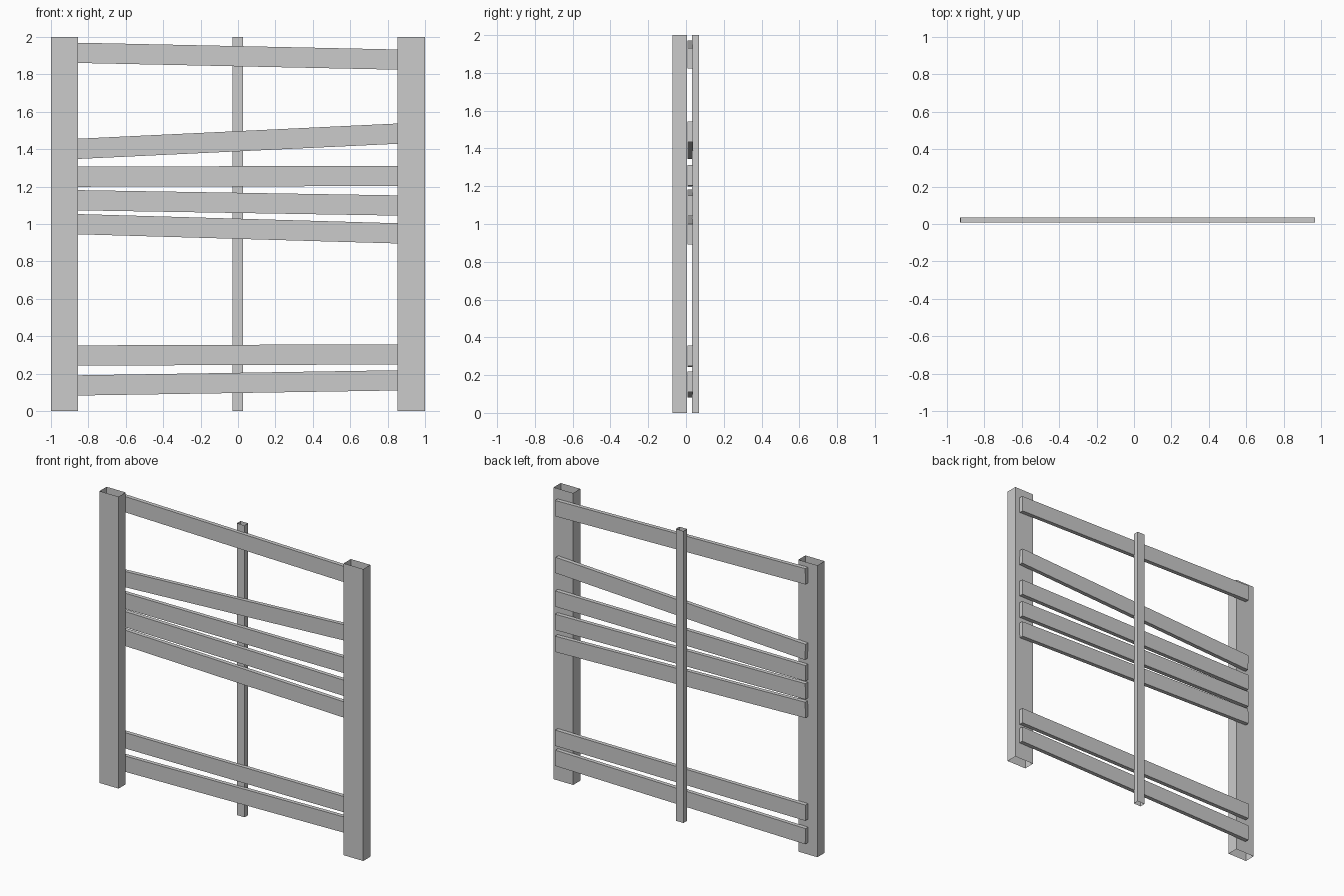
import bpy, bmesh, math
from mathutils import Matrix

default = bpy.data.objects.get("Cube")
if default:
    bpy.data.objects.remove(default, do_unlink=True)

# single plain grey
grey = bpy.data.materials.new("plain grey")
grey.use_nodes = True
colour = (0.6, 0.6, 0.6, 1)
grey.diffuse_color = colour
grey.node_tree.nodes["Principled BSDF"].inputs["Base Color"].default_value = colour


def bar(name, low, high, tilt=0, open_ends=False):
    """Box between two corners, tilted about y, optionally a hollow upright tube."""
    size = [b - a for a, b in zip(low, high)]
    centre = [(a + b) / 2 for a, b in zip(low, high)]
    bm = bmesh.new()
    bmesh.ops.create_cube(bm, size=1)
    bm.normal_update()
    if open_ends:
        caps = [f for f in bm.faces if abs(f.normal.z) > 0.5]
        bmesh.ops.delete(bm, geom=caps, context='FACES_ONLY')
    bm.transform(Matrix.Diagonal((*size, 1)))
    mesh = bpy.data.meshes.new(name)
    bm.to_mesh(mesh)
    bm.free()
    mesh.materials.append(grey)
    ob = bpy.data.objects.new(name, mesh)
    ob.location = centre
    ob.rotation_euler.y = tilt
    bpy.context.collection.objects.link(ob)
    return ob


# hollow side posts and the slim stake behind the rails
bar("right_post", (-1, -0.072, 0), (-0.855, 0.005, 2), open_ends=True)
bar("left_post", (0.852, -0.072, 0), (1, 0.005, 2), open_ends=True)
bar("centre_stake", (-0.03, 0.031, 0), (0.028, 0.07, 2), open_ends=True)

# uneven rails: centre height at the inner edge of each post
RAILS = [(0.137, 0.164), (0.297, 0.303), (0.999, 0.95), (1.127, 1.099),
         (1.253, 1.257), (1.402, 1.483), (1.915, 1.879)]
START, END, SPAN, HEIGHT = -0.93, 0.967, 1.705, 0.108

for i, (z_right, z_left) in enumerate(RAILS):
    slope = (z_left - z_right) / SPAN
    z = (z_left + z_right) / 2 + slope * (START + END) / 2
    bar(f"rail_{i + 1}", (START, 0.008, z - HEIGHT / 2),
        (END, 0.036, z + HEIGHT / 2), tilt=-math.atan(slope))
